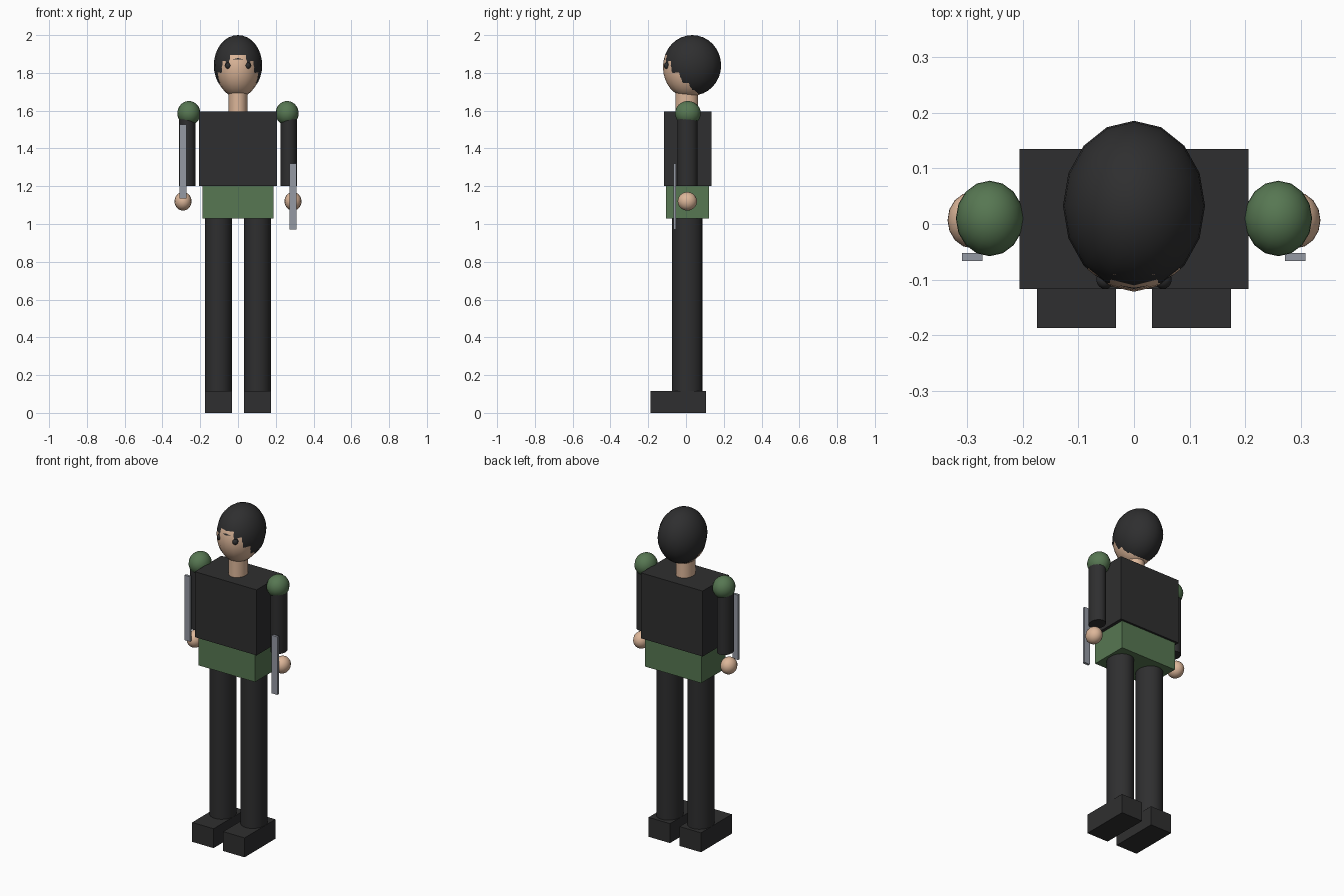
import bpy
from mathutils import Vector

cube = bpy.data.objects.get("Cube")
if cube:
    bpy.data.objects.remove(cube, do_unlink=True)


def material(name, colour):
    mat = bpy.data.materials.new(name)
    mat.use_nodes = True
    mat.diffuse_color = (*colour, 1)
    mat.node_tree.nodes["Principled BSDF"].inputs["Base Color"].default_value = (*colour, 1)
    return mat


black = material("soft black", (0.028, 0.028, 0.029))
green = material("moss green", (0.095, 0.185, 0.085))
skin = material("skin", (0.72, 0.47, 0.32))
steel = material("steel grey", (0.30, 0.32, 0.37))


def finish(name, low, high, mat, smooth):
    """Stretch the new unit primitive between two corners and colour it."""
    obj = bpy.context.object
    obj.name = name
    low, high = Vector(low), Vector(high)
    obj.location = (low + high) / 2
    obj.scale = high - low
    bpy.ops.object.transform_apply(location=False, rotation=False, scale=True)
    obj.data.materials.append(mat)
    if smooth:
        bpy.ops.object.shade_smooth_by_angle()
    return obj


def box(name, low, high, mat):
    bpy.ops.mesh.primitive_cube_add(size=1)
    return finish(name, low, high, mat, False)


def tube(name, low, high, mat):
    bpy.ops.mesh.primitive_cylinder_add(vertices=24, radius=0.5, depth=1)
    return finish(name, low, high, mat, True)


def ball(name, centre, radii, mat):
    bpy.ops.mesh.primitive_uv_sphere_add(segments=16, ring_count=16, radius=0.5)
    centre, radii = Vector(centre), Vector(radii)
    return finish(name, centre - radii, centre + radii, mat, True)


def pair(maker, name, a, b, mat):
    """Make a part on the left (+x) and its mirror twin on the right."""
    maker("left_" + name, a, b, mat)
    if maker is ball:
        maker("right_" + name, (-a[0], *a[1:]), b, mat)
    else:
        maker("right_" + name, (-b[0], *a[1:]), (-a[0], *b[1:]), mat)


# Trunk
box("torso", (-0.206, -0.117, 1.2), (0.206, 0.135, 1.595), black)
box("hips", (-0.188, -0.106, 1.03), (0.188, 0.123, 1.2), green)

# Head
tube("neck", (-0.05, -0.056, 1.57), (0.05, 0.064, 1.72), skin)
ball("head", (0, 0.014, 1.83), (0.118, 0.136, 0.16), skin)
ball("hair", (0, 0.033, 1.84), (0.128, 0.153, 0.16), black)
pair(ball, "eye", (0.052, -0.1, 1.838), (0.016, 0.017, 0.017), black)

# Legs and shoes
pair(tube, "leg", (0.032, -0.074, 0.1), (0.175, 0.087, 1.05), black)
pair(box, "shoe", (0.032, -0.187, 0), (0.175, 0.107, 0.117), black)

# Arms
pair(tube, "arm", (0.225, -0.045, 1.2), (0.312, 0.06, 1.59), black)
pair(ball, "shoulder", (0.26, 0.01, 1.586), (0.061, 0.068, 0.065), green)
pair(ball, "hand", (0.291, 0.007, 1.12), (0.045, 0.051, 0.049), skin)

# Flat batons held at different heights
box("right_baton", (-0.31, -0.067, 1.135), (-0.273, -0.052, 1.527), steel)
box("left_baton", (0.272, -0.067, 0.97), (0.309, -0.052, 1.32), steel)
